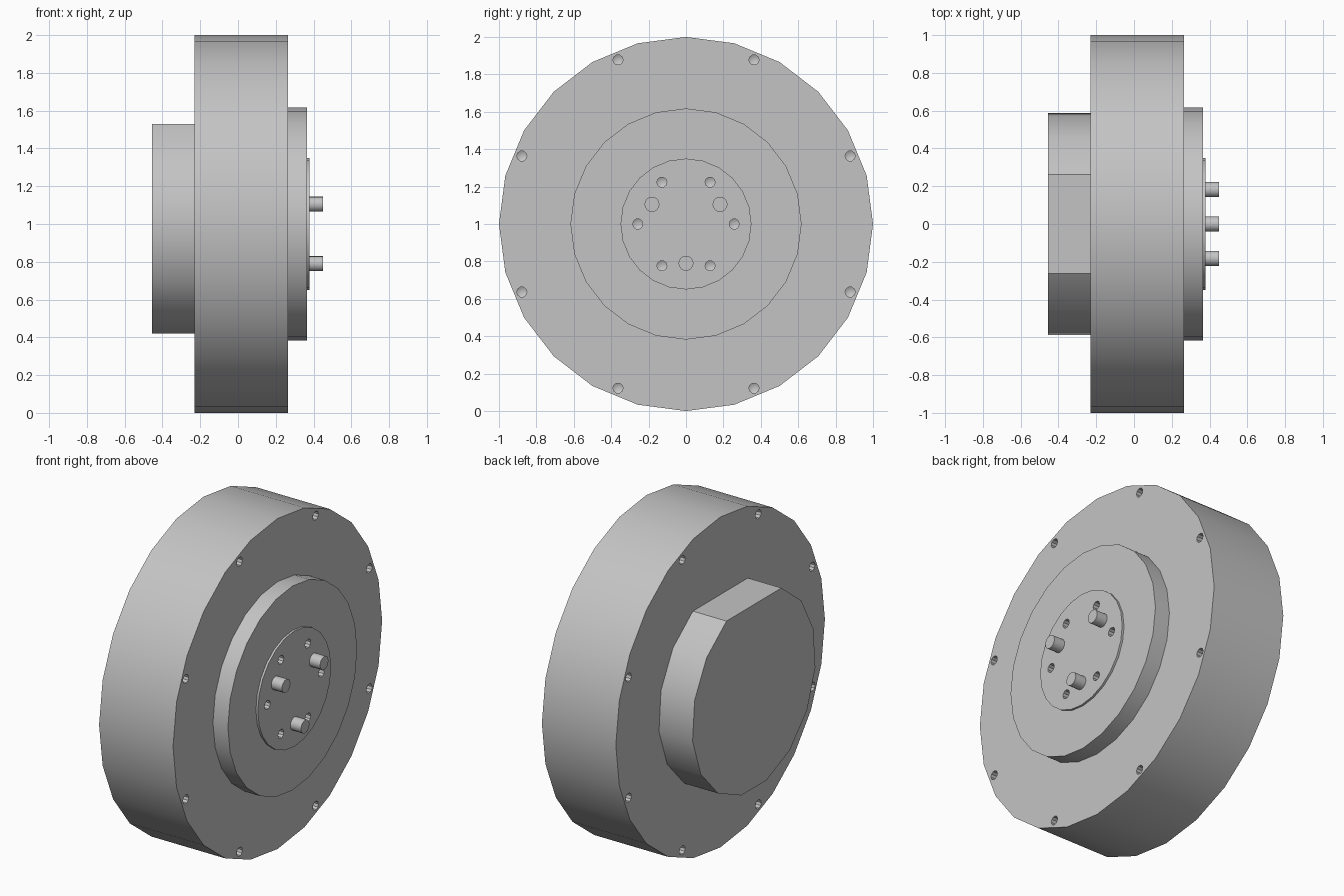
import bpy
import bmesh
from math import sin, cos, radians, sqrt, atan2, pi

cube = bpy.data.objects.get("Cube")
if cube:
    bpy.data.objects.remove(cube, do_unlink=True)

grey = bpy.data.materials.new("light grey metal")
grey.use_nodes = True
colour = (0.55, 0.55, 0.55, 1.0)
grey.diffuse_color = colour
grey.node_tree.nodes["Principled BSDF"].inputs["Base Color"].default_value = colour

AXIS_Z = 1.0  # height of the shared axle, which runs along x


def circle(radius, sides, cy=0.0, cz=0.0):
    """Points of a regular polygon in the y-z plane."""
    return [(cy + radius * cos(2 * pi * i / sides),
             cz + radius * sin(2 * pi * i / sides)) for i in range(sides)]


def ring(radius, count, start):
    """Evenly spaced centres round the axle."""
    return [(radius * cos(radians(start) + 2 * pi * i / count),
             radius * sin(radians(start) + 2 * pi * i / count)) for i in range(count)]


def add_prism(bm, points, x0, x1, tip=None):
    """Extrude a y-z outline along x; an optional tip closes the x1 end as a cone."""
    a = [bm.verts.new((x0, y, z + AXIS_Z)) for y, z in points]
    b = [bm.verts.new((x1, y, z + AXIS_Z)) for y, z in points]
    n = len(points)
    bm.faces.new(a)
    for i in range(n):
        j = (i + 1) % n
        bm.faces.new((a[i], a[j], b[j], b[i]))
    if tip is None:
        bm.faces.new(b)
    else:
        cy = sum(p[0] for p in points) / n
        cz = sum(p[1] for p in points) / n
        apex = bm.verts.new((tip, cy, cz + AXIS_Z))
        for i in range(n):
            bm.faces.new((b[i], b[(i + 1) % n], apex))


def make_object(name, bm):
    bmesh.ops.recalc_face_normals(bm, faces=bm.faces)
    mesh = bpy.data.meshes.new(name)
    bm.to_mesh(mesh)
    bm.free()
    mesh.materials.append(grey)
    obj = bpy.data.objects.new(name, mesh)
    bpy.context.collection.objects.link(obj)
    return obj


def prism(name, points, x0, x1):
    bm = bmesh.new()
    add_prism(bm, points, x0, x1)
    return make_object(name, bm)


def activate(obj):
    bpy.ops.object.select_all(action='DESELECT')
    obj.select_set(True)
    bpy.context.view_layer.objects.active = obj


def drill(targets, centres, radius, x0, x1, tip):
    """Cut blind holes with conical bottoms into the targets."""
    bm = bmesh.new()
    for cy, cz in centres:
        add_prism(bm, circle(radius, 10, cy, cz), x0, x1, tip)
    cutter = make_object("hole_cutter", bm)
    cutter.hide_render = True
    for obj in targets:
        mod = obj.modifiers.new("holes", 'BOOLEAN')
        mod.operation = 'DIFFERENCE'
        mod.solver = 'EXACT'
        mod.object = cutter
        activate(obj)
        bpy.ops.object.modifier_apply(modifier=mod.name)
    bpy.data.objects.remove(cutter, do_unlink=True)


# Main body and stepped front hub
body = prism("main_disc", circle(1.0, 24), -0.23, 0.265)
flange = prism("hub_flange", circle(0.618, 24), 0.265, 0.365)
plate = prism("hub_plate", circle(0.35, 24), 0.365, 0.378)

# Rear housing: a round outline with a flat top
flat_y, flat_z = 0.2626, 0.53
r = sqrt(flat_y ** 2 + flat_z ** 2)
start = atan2(flat_z, -flat_y)
sweep = 2 * pi - 2 * atan2(flat_y, flat_z)
outline = [(r * cos(start + sweep * i / 13), r * sin(start + sweep * i / 13))
           for i in range(14)]
housing = prism("rear_housing", outline, -0.455, -0.23)

# Three drive pins
parts = [body, flange, plate, housing]
for i, (y, z) in enumerate(ring(0.21, 3, 30)):
    parts.append(prism(f"drive_pin_{i + 1}", circle(0.04, 16, y, z), 0.37, 0.45))

# Rim holes on both sides, and bolt holes in the hub
rim_centres = ring(0.95, 8, 22.5)
drill([body], rim_centres, 0.027, 0.30, 0.165, 0.15)
drill([body], rim_centres, 0.027, -0.27, -0.13, -0.115)
drill([plate, flange], ring(0.258, 6, 0), 0.027, 0.40, 0.30, 0.285)

# Smooth round walls with crisp edges
for obj in parts:
    activate(obj)
    bpy.ops.object.shade_smooth_by_angle(angle=radians(30))
